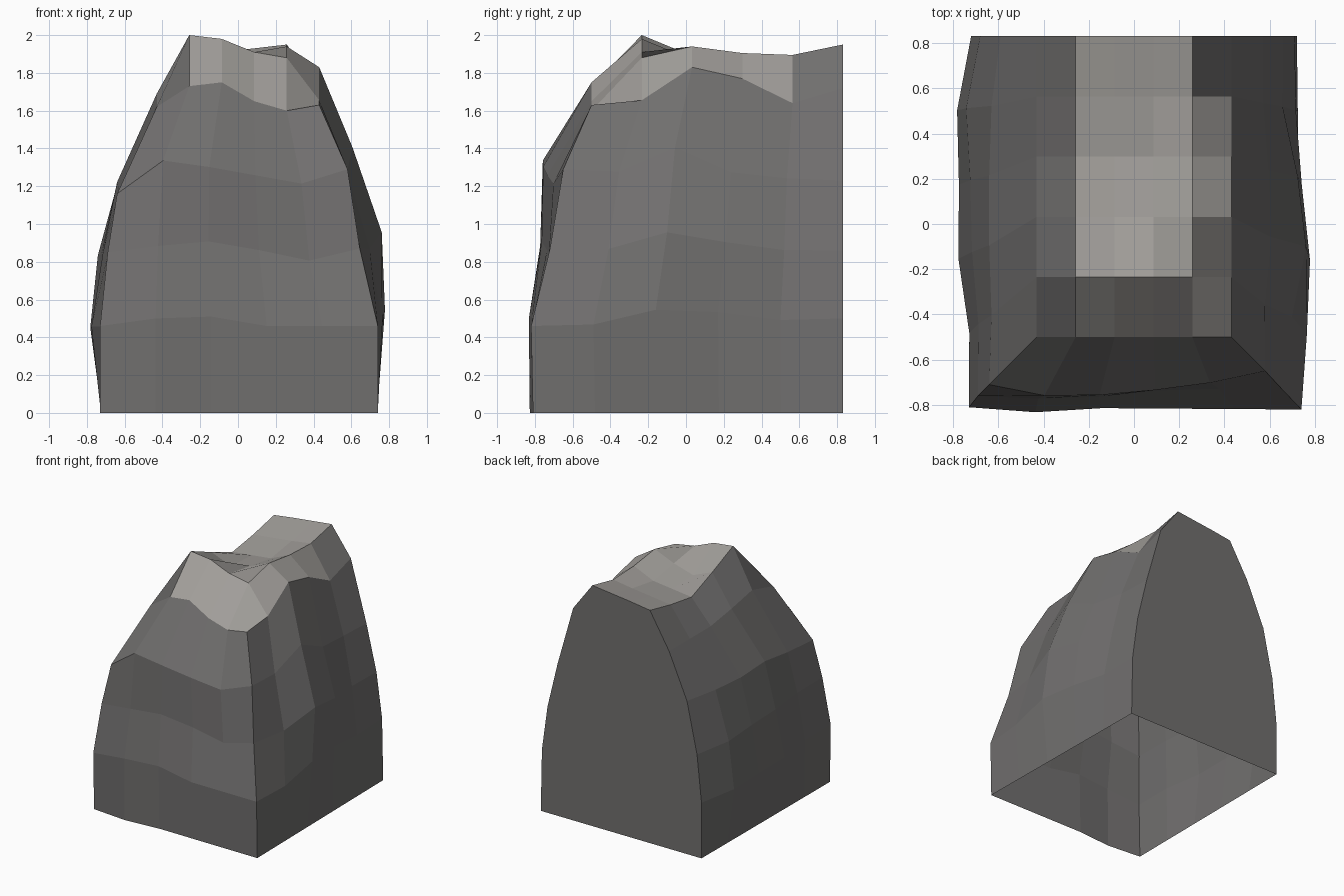
import bpy
import bmesh
from mathutils import Vector

cube = bpy.data.objects.get("Cube")
if cube:
    bpy.data.objects.remove(cube, do_unlink=True)


def make_material(name, colour):
    material = bpy.data.materials.new(name)
    material.use_nodes = True
    material.diffuse_color = colour
    material.node_tree.nodes["Principled BSDF"].inputs["Base Color"].default_value = colour
    return material


DARK, LIGHT = 0, 1
materials = [
    make_material("dark_stone", (0.165, 0.16, 0.158, 1)),
    make_material("light_stone", (0.36, 0.345, 0.325, 1)),
]

SEGMENTS = 5
BACK = 0.83

# Each wall ring: back left, front left, front right and back right corners,
# then bumps that push single ring points outward and upward
wall_rings = [
    (
        [(-0.72, BACK, 0), (-0.73, -0.8, 0), (0.74, -0.81, 0), (0.72, BACK, 0)],
        {6: (0.025, 0)},
    ),
    (
        [(-0.72, BACK, 0.45), (-0.73, -0.81, 0.46), (0.74, -0.82, 0.46), (0.71, BACK, 0.5)],
        {1: (0.06, 0), 2: (0.05, 0), 3: (0.05, 0), 6: (0.02, 0.04), 7: (0, 0.05),
         11: (0.03, 0), 12: (0.05, 0.07), 13: (0.02, 0.05)},
    ),
    (
        [(-0.68, BACK, 0.83), (-0.69, -0.76, 0.85), (0.645, -0.72, 0.87), (0.66, BACK, 0.86)],
        {1: (0.06, 0), 2: (0.04, 0), 3: (0.03, 0), 6: (0.02, 0.03), 7: (0.02, 0.05),
         9: (0, -0.06), 11: (0.05, 0), 12: (0.11, 0.09), 13: (0.07, 0.04)},
    ),
    (
        [(-0.59, BACK, 1.24), (-0.64, -0.71, 1.16), (0.58, -0.65, 1.29), (0.57, BACK, 1.23)],
        {1: (0.03, 0), 2: (0.03, 0), 3: (0.02, 0.03), 6: (0.06, 0.15), 7: (0.07, 0.09),
         8: (0.06, 0.02), 9: (0.04, -0.05), 12: (0.03, 0.14), 13: (0.02, 0.02)},
    ),
]

# Crown heights, rows from front to back, each from left to right
crown_heights = [
    (1.62, 1.73, 1.75, 1.65, 1.60, 1.63),
    (1.69, 2.00, 1.98, 1.91, 1.88, 1.655),
    (1.64, 1.89, 1.82, 1.87, 1.94, 1.83),
    (1.60, 1.79, 1.81, 1.83, 1.905, 1.77),
    (1.60, 1.83, 1.85, 1.87, 1.895, 1.64),
    (1.60, 1.886, 1.91, 1.93, 1.95, 1.72),
]


def ring_points(corners, bumps):
    """Walk the left, front and right walls, adding the bumps."""
    corners = [Vector(c) for c in corners]
    outward = [Vector((-1, 0, 0)), Vector((0, -1, 0)), Vector((1, 0, 0))]
    points = []
    for side in range(len(outward)):
        for step in range(SEGMENTS):
            point = corners[side].lerp(corners[side + 1], step / SEGMENTS)
            out, up = bumps.get(len(points), (0, 0))
            points.append(point + outward[side] * out + Vector((0, 0, up)))
    return points + [corners[-1]]


bm = bmesh.new()

# Crown of the rock
crown = []
for j, heights in enumerate(crown_heights):
    y = -0.5 + (BACK + 0.5) * j / SEGMENTS
    crown.append([
        bm.verts.new((-0.43 + 0.86 * i / SEGMENTS, y, z)) for i, z in enumerate(heights)
    ])
for j in range(SEGMENTS):
    for i in range(SEGMENTS):
        face = bm.faces.new((crown[j][i], crown[j][i + 1], crown[j + 1][i + 1], crown[j + 1][i]))
        # Weathered light stone leaves out the left slope and the last right cell
        back_right = i == SEGMENTS - 1 and j == SEGMENTS - 1
        face.material_index = DARK if i == 0 or back_right else LIGHT

# Walls, lofted from the ground up to the rim of the crown
rings = [[bm.verts.new(p) for p in ring_points(*ring)] for ring in wall_rings]
left_rim = [row[0] for row in reversed(crown)]
right_rim = [row[-1] for row in crown]
rings.append(left_rim + crown[0][1:-1] + right_rim)
for lower, upper in zip(rings, rings[1:]):
    for k in range(len(lower) - 1):
        bm.faces.new((lower[k], lower[k + 1], upper[k + 1], upper[k]))

# Flat back, leaving the underside open
outline = [r[0] for r in rings] + crown[-1][1:-1] + [r[-1] for r in reversed(rings)]
bm.faces.new(outline)

bmesh.ops.recalc_face_normals(bm, faces=bm.faces)
if max(bm.faces, key=lambda f: f.calc_center_median().z).normal.z < 0:
    bmesh.ops.reverse_faces(bm, faces=bm.faces)

mesh = bpy.data.meshes.new("rock_block")
bm.to_mesh(mesh)
bm.free()
for material in materials:
    mesh.materials.append(material)
bpy.context.collection.objects.link(bpy.data.objects.new("rock_block", mesh))
